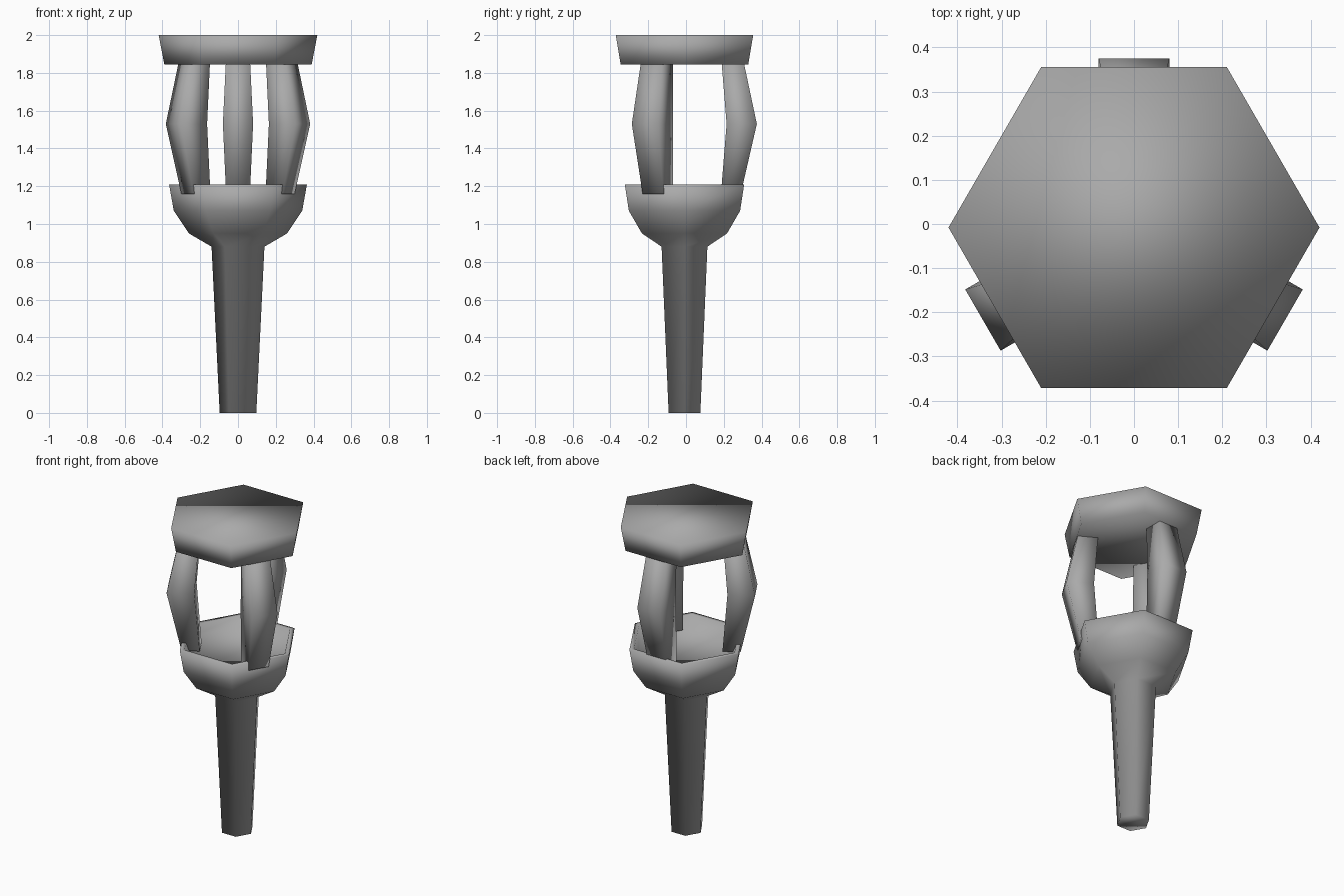
import bpy, bmesh, math
from mathutils import Matrix, Vector

if "Cube" in bpy.data.objects:
    bpy.data.objects.remove(bpy.data.objects["Cube"])

# Single dull grey finish
grey = bpy.data.materials.new("dull_grey")
grey.use_nodes = True
colour = (0.4, 0.4, 0.4, 1)
grey.diffuse_color = colour
grey.node_tree.nodes["Principled BSDF"].inputs["Base Color"].default_value = colour


def loft(name, rings):
    """Skin a list of point rings into a closed, smooth shaded object."""
    bm = bmesh.new()
    loops = [[bm.verts.new(p) for p in ring] for ring in rings]
    n = len(loops[0])
    for a, b in zip(loops, loops[1:]):
        for i in range(n):
            j = (i + 1) % n
            bm.faces.new((a[i], a[j], b[j], b[i]))
    bm.faces.new(loops[0][::-1])
    bm.faces.new(loops[-1])
    bmesh.ops.recalc_face_normals(bm, faces=bm.faces[:])
    for f in bm.faces:
        f.smooth = True
    mesh = bpy.data.meshes.new(name)
    bm.to_mesh(mesh)
    bm.free()
    mesh.materials.append(grey)
    obj = bpy.data.objects.new(name, mesh)
    bpy.context.collection.objects.link(obj)
    return obj


def hexagon(radius, z):
    return [(radius * math.cos(i * math.pi / 3),
             radius * math.sin(i * math.pi / 3) - 0.008, z) for i in range(6)]


# Tapered handle flaring into a bowl with a sunken floor
bowl_profile = [(0.097, 0), (0.14, 0.88), (0.26, 0.95), (0.34, 1.07),
                (0.365, 1.21), (0.335, 1.21), (0.31, 1.15)]
loft("handle_and_bowl", [hexagon(r, z) for r, z in bowl_profile])

# Flared hexagonal cap
loft("cap", [hexagon(0.39, 1.845), hexagon(0.42, 2.0)])

# Three bent square struts: inner distance, outer distance, half width, height
strut_profile = [(0.205, 0.31, 0.063, 1.16), (0.235, 0.395, 0.08, 1.53),
                 (0.208, 0.325, 0.064, 1.86)]
for name, angle in (("back_strut", 90), ("right_strut", 210), ("left_strut", 330)):
    turn = Matrix.Rotation(math.radians(angle), 3, "Z")
    rings = []
    for inner, outer, half, z in strut_profile:
        corners = ((inner, -half), (outer, -half), (outer, half), (inner, half))
        rings.append([turn @ Vector((x, y, z)) + Vector((0, -0.02, 0))
                      for x, y in corners])
    loft(name, rings)
